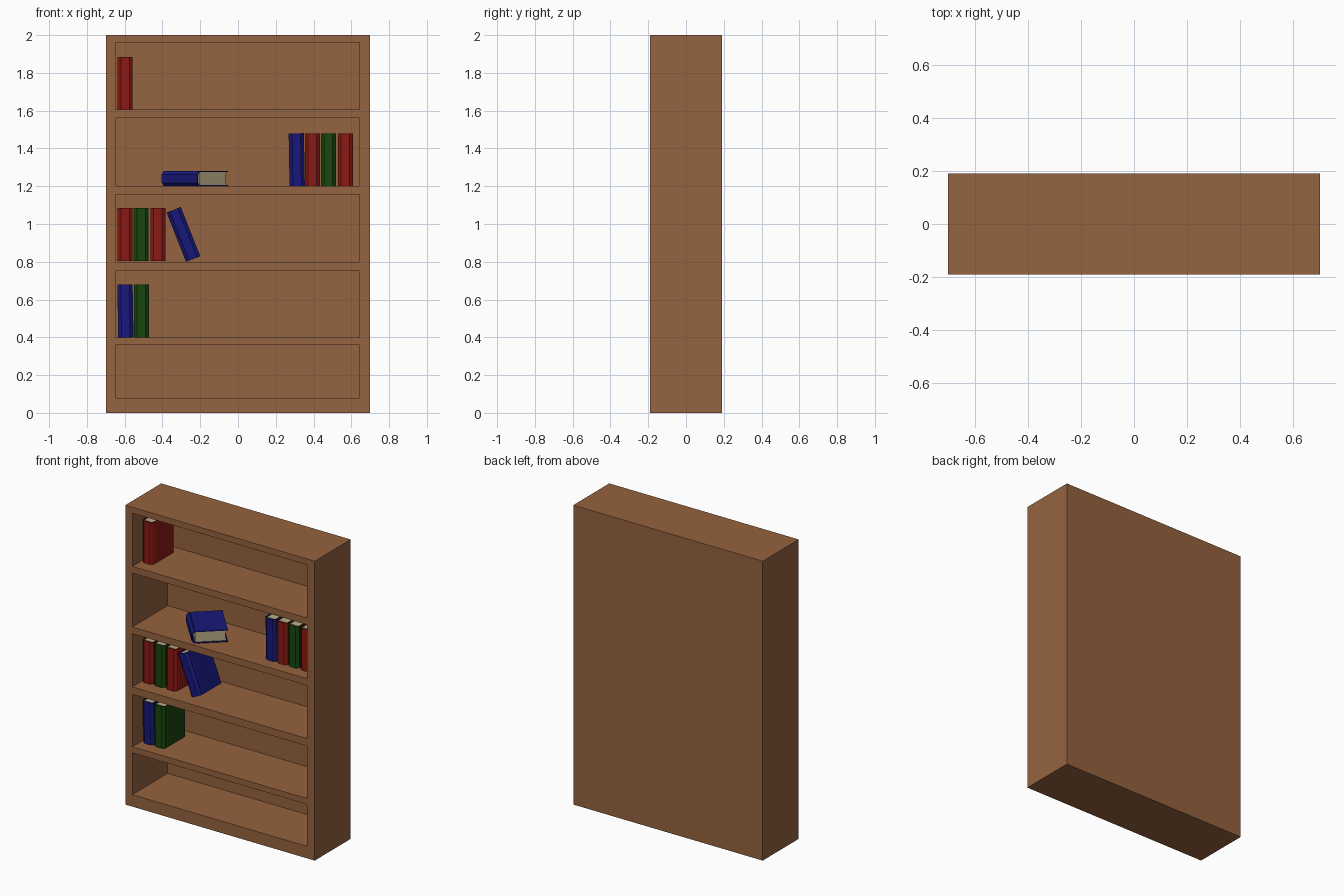
import bpy, bmesh
from math import radians

if "Cube" in bpy.data.objects:
    bpy.data.objects.remove(bpy.data.objects["Cube"])


def material(name, rgb):
    m = bpy.data.materials.new(name)
    m.diffuse_color = (*rgb, 1)
    m.use_nodes = True
    m.node_tree.nodes["Principled BSDF"].inputs["Base Color"].default_value = m.diffuse_color
    return m


def add_object(name, mesh, loc=(0, 0, 0), rot=(0, 0, 0)):
    ob = bpy.data.objects.new(name, mesh)
    ob.location = loc
    ob.rotation_euler = [radians(a) for a in rot]
    bpy.context.collection.objects.link(ob)
    return ob


wood = material("wood", (0.30, 0.125, 0.05))
paper = material("paper", (0.50, 0.42, 0.25))
covers = {
    "red": material("red_cover", (0.26, 0.010, 0.007)),
    "green": material("green_cover", (0.010, 0.06, 0.005)),
    "blue": material("blue_cover", (0.009, 0.009, 0.20)),
}

# Bookcase: front face laid out as a grid, openings pushed in, sides pulled back
xs = [-0.70, -0.648, 0.642, 0.70]
zs = [0, 0.08, 0.36, 0.40, 0.75, 0.80, 1.155, 1.20, 1.56, 1.605, 1.96, 2.0]
FRONT, BACK, INNER = -0.19, 0.19, 0.183
bm = bmesh.new()
grid = [[bm.verts.new((x, FRONT, z)) for x in xs] for z in zs]
openings = []
for r in range(len(zs) - 1):
    for c in range(3):
        f = bm.faces.new((grid[r][c], grid[r][c + 1], grid[r + 1][c + 1], grid[r + 1][c]))
        if c == 1 and r % 2 == 1:
            openings.append(f)
pushed = bmesh.ops.extrude_discrete_faces(bm, faces=openings)["faces"]
for f in pushed:
    for v in f.verts:
        v.co.y = INNER
rim = [e for e in bm.edges if e.is_boundary]
new = bmesh.ops.extrude_edge_only(bm, edges=rim)["geom"]
for v in new:
    if isinstance(v, bmesh.types.BMVert):
        v.co.y = BACK
bmesh.ops.holes_fill(bm, edges=[e for e in bm.edges if e.is_boundary], sides=0)
bmesh.ops.recalc_face_normals(bm, faces=bm.faces)
case = bpy.data.meshes.new("bookcase")
bm.to_mesh(case)
bm.free()
case.materials.append(wood)
add_object("bookcase", case)

# Book: wrapped cover and a page block, spine facing -y
T, D, H = 0.081, 0.222, 0.28
h, d, t = T / 2, D / 2, 0.006


def prism(bm, outline, height, mat):
    face = bm.faces.new([bm.verts.new((x, y, -height / 2)) for x, y in outline])
    geom = bmesh.ops.extrude_face_region(bm, geom=[face])["geom"]
    bmesh.ops.translate(bm, vec=(0, 0, height),
                        verts=[g for g in geom if isinstance(g, bmesh.types.BMVert)])
    for f in bm.faces:
        if not f.tag:
            f.material_index = mat
            f.tag = True


def mirrored(half):
    return half + [(-x, y) for x, y in reversed(half)]


def book_mesh(name, cover):
    bm = bmesh.new()
    outer = mirrored([(h, d), (h, -d + 0.034), (h - 0.005, -d + 0.026),
                      (h, -d + 0.016), (h - 0.018, -d)])
    inner = mirrored([(h - t, d), (h - t, -d + 0.02), (h - 0.02, -d + t)])
    prism(bm, outer + inner[::-1], H, 0)
    w = h - t - 0.0005
    pages = mirrored([(w, -d + 0.022), (w, d - 0.006), (w * 0.5, d - 0.014)])
    prism(bm, pages, H - 0.012, 1)
    bmesh.ops.recalc_face_normals(bm, faces=bm.faces)
    me = bpy.data.meshes.new(name)
    bm.to_mesh(me)
    bm.free()
    me.materials.append(cover)
    me.materials.append(paper)
    return me


books = {c: book_mesh(c + "_book", m) for c, m in covers.items()}

# Upright books: colour, centre x, shelf height, sideways lean
upright = [
    ("red", -0.598, 1.605, 0),
    ("blue", 0.311, 1.20, -1),
    ("red", 0.394, 1.20, 0),
    ("green", 0.479, 1.20, 0),
    ("red", 0.569, 1.20, 0),
    ("red", -0.598, 0.805, 0),
    ("green", -0.513, 0.805, 0),
    ("red", -0.424, 0.805, 0),
    ("blue", -0.596, 0.40, -1),
    ("green", -0.511, 0.40, 0),
]
for i, (c, x, z, lean) in enumerate(upright):
    add_object(f"{c}_book_{i + 1}", books[c], (x, 0.003, z + H / 2), (0, lean, 0))

# Leaning book and book lying flat
add_object("leaning_book", books["blue"], (-0.289, 0.0, 0.945), (0, -21.5, 0))
add_object("lying_book", books["blue"], (-0.228, -0.002, 1.20 + h), (0, -90, -48))
